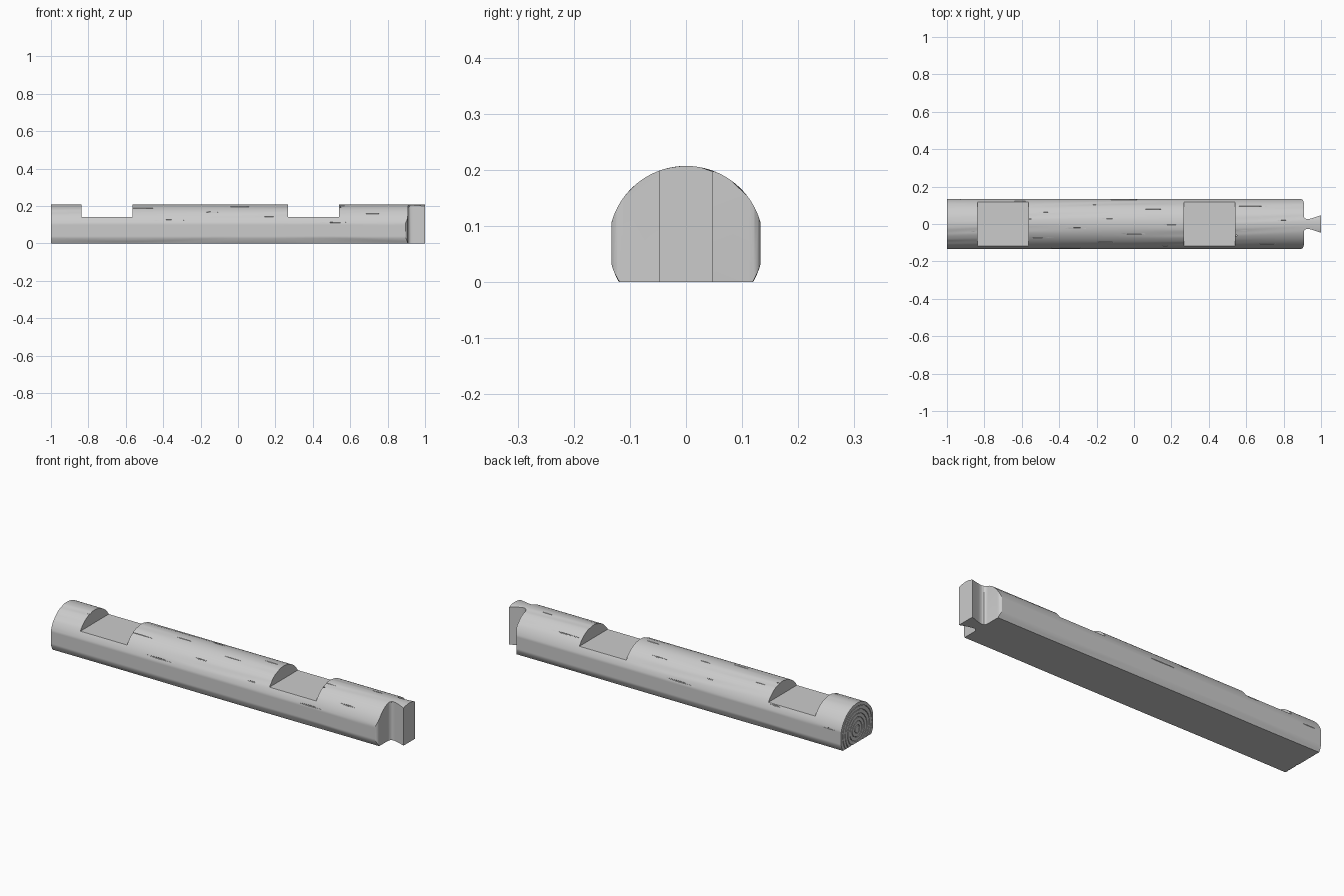
import bpy, bmesh, math, random
from mathutils import Matrix, Vector

random.seed(7)
cube = bpy.data.objects.get("Cube")
if cube:
    bpy.data.objects.remove(cube, do_unlink=True)

RADIUS, AXIS_Z, SIDE = 0.138, 0.069, 0.133


def make_object(name, bm):
    bmesh.ops.recalc_face_normals(bm, faces=bm.faces)
    mesh = bpy.data.meshes.new(name)
    bm.to_mesh(mesh)
    bm.free()
    obj = bpy.data.objects.new(name, mesh)
    bpy.context.collection.objects.link(obj)
    return obj


def carve(target, cutter, operation):
    """Apply a boolean and throw the cutter away."""
    cutter.hide_render = True
    bpy.context.view_layer.objects.active = target
    mod = target.modifiers.new("carve", 'BOOLEAN')
    mod.operation, mod.solver, mod.object = operation, 'EXACT', cutter
    mod.use_self = True
    bpy.ops.object.modifier_apply(modifier=mod.name)
    bpy.data.objects.remove(cutter, do_unlink=True)


def grain(x, a):
    """Depth of the shallow wavy furrows in the wood."""
    wave = max(0, math.sin(11 * a + 1.2 * math.sin(4 * x + 2 * a)))
    return 0.0018 * wave * (0.5 + 0.5 * math.sin(5 * x + 3 * a))


# Log: round on top, hewn flat on both sides and underneath
bm = bmesh.new()
STEPS, ARC = 80, 96
rings = []
for i in range(STEPS + 1):
    x = -1 + 2 * i / STEPS
    ring = []
    for j in range(ARC + 1):
        a = math.radians(-30 + 240 * j / ARC)
        r = RADIUS - grain(x, a)
        y = max(-SIDE, min(SIDE, r * math.cos(a)))
        z = 0 if j in (0, ARC) else max(0.001, AXIS_Z + r * math.sin(a))
        ring.append(bm.verts.new((x, y, z)))
    rings.append(ring)
for p, q in zip(rings, rings[1:]):
    for j in range(ARC + 1):
        k = (j + 1) % (ARC + 1)
        bm.faces.new((p[j], p[k], q[k], q[j]))
bm.faces.new(rings[0])
bm.faces.new(rings[-1])
log = make_object("notched_log", bm)

# Plan outline: rounded shoulders and a flared dovetail tongue
half = [(-1.1, 0.2), (0.893, 0.2), (0.893, 0.134), (0.901, 0.129),
        (0.906, 0.122), (0.908, 0.112), (0.908, 0.045), (0.91, 0.036),
        (0.916, 0.029), (0.926, 0.026), (0.942, 0.028), (0.965, 0.035),
        (1.0, 0.047), (1.05, 0.047)]
outline = half + [(x, -y) for x, y in reversed(half)]
bm = bmesh.new()
face = bm.faces.new([bm.verts.new((x, y, -0.1)) for x, y in outline])
top = bmesh.ops.extrude_face_region(bm, geom=[face])["geom"]
bmesh.ops.translate(bm, vec=(0, 0, 0.4),
                    verts=[v for v in top if isinstance(v, bmesh.types.BMVert)])
carve(log, make_object("tongue_cutter", bm), 'INTERSECT')

# Drying cracks: slim spindles sunk along the surface
bm = bmesh.new()
for n in range(26):
    a = math.radians(15 + 150 * ((n * 0.618) % 1))
    x = -0.95 + 1.75 * (n + random.random()) / 26
    pos = Vector((x, RADIUS * math.cos(a), AXIS_Z + RADIUS * math.sin(a)))
    pos.y = max(-SIDE, min(SIDE, pos.y))
    size = (random.uniform(0.03, 0.1), 0.003, 0.003)
    bmesh.ops.create_icosphere(
        bm, subdivisions=1, radius=1,
        matrix=Matrix.Translation(pos) @ Matrix.Rotation(a, 4, 'X')
        @ Matrix.Diagonal((*size, 1)))
carve(log, make_object("crack_cutter", bm), 'DIFFERENCE')

# Two flat-bottomed saddle notches
bm = bmesh.new()
for x0, x1 in ((-0.838, -0.565), (0.267, 0.54)):
    bmesh.ops.create_cube(
        bm, size=1,
        matrix=Matrix.Translation(((x0 + x1) / 2, 0, 0.24))
        @ Matrix.Diagonal((x1 - x0, 0.4, 0.2, 1)))
carve(log, make_object("notch_cutter", bm), 'DIFFERENCE')

# Growth rings engraved in the plain end
bm = bmesh.new()
SEG = 48
for n in range(1, 7):
    r = 0.02 * n
    loops = []
    for x, rr in ((-1.02, r - 0.0015), (-1.02, r + 0.0015),
                  (-0.996, r + 0.0015), (-0.996, r - 0.0015)):
        loop = []
        for s in range(SEG):
            a = math.tau * s / SEG
            w = rr + 0.0015 * math.sin(3 * a + n)
            loop.append(bm.verts.new((x, w * math.cos(a), AXIS_Z + w * math.sin(a))))
        loops.append(loop)
    for p, q in zip(loops, loops[1:] + loops[:1]):
        for s in range(SEG):
            t = (s + 1) % SEG
            bm.faces.new((p[s], p[t], q[t], q[s]))
carve(log, make_object("growth_ring_cutter", bm), 'DIFFERENCE')

# Plain grey finish, smooth with sharp cut edges
grey = bpy.data.materials.new("light_grey")
grey.use_nodes = True
colour = (0.6, 0.6, 0.6, 1)
grey.diffuse_color = colour
grey.node_tree.nodes["Principled BSDF"].inputs["Base Color"].default_value = colour
log.data.materials.clear()
log.data.materials.append(grey)
for poly in log.data.polygons:
    poly.material_index = 0
bpy.ops.object.select_all(action='DESELECT')
log.select_set(True)
bpy.context.view_layer.objects.active = log
bpy.ops.object.shade_smooth_by_angle(angle=math.radians(30))
